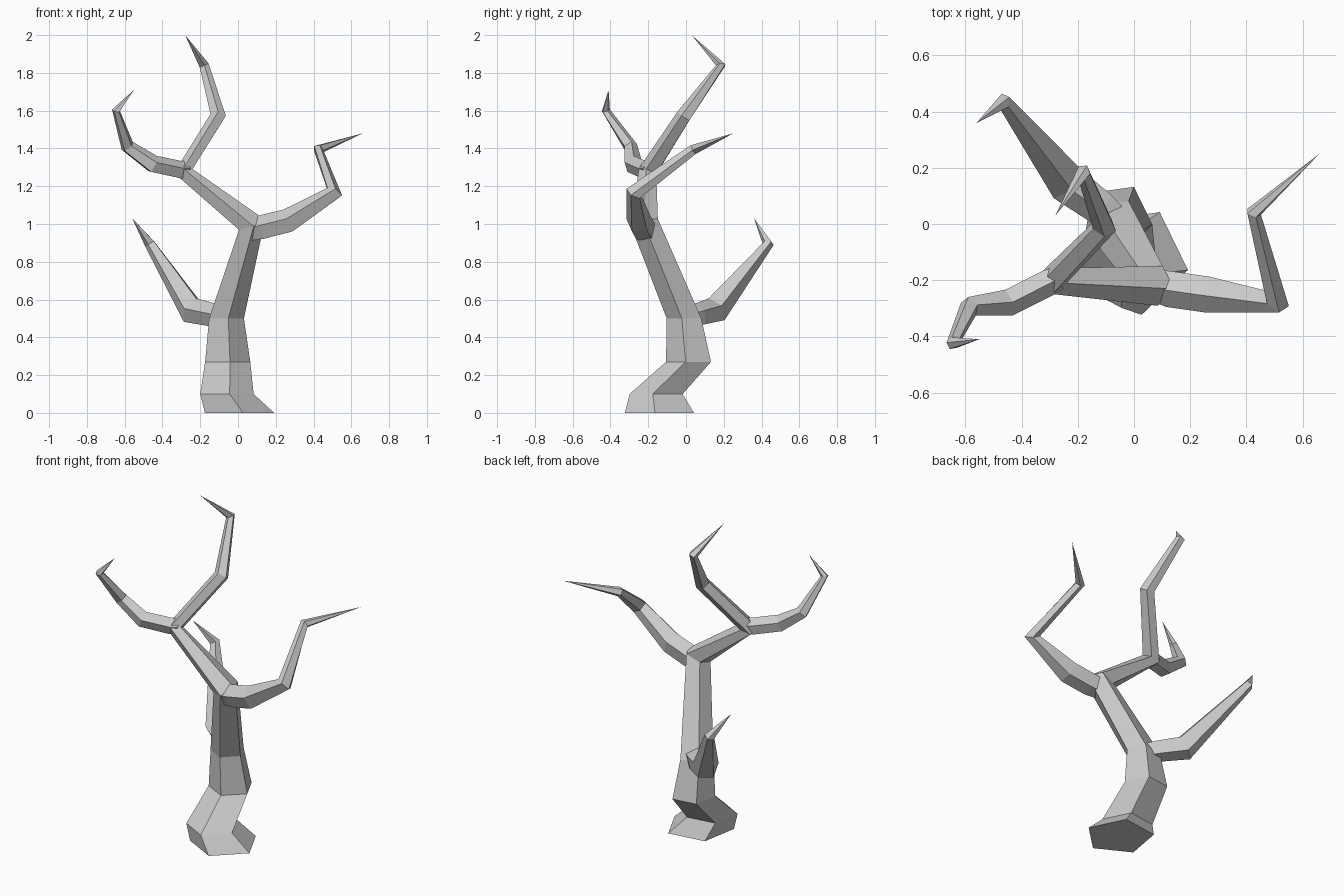
import bpy
import bmesh
from math import cos, sin, radians, tau
from mathutils import Vector

if "Cube" in bpy.data.objects:
    bpy.data.objects.remove(bpy.data.objects["Cube"])

SIDES = 5


def limb(name, path, phase=-10, level=0):
    """Five-sided tapering tube along (x, y, z, radius); zero radius makes a point.
    The first `level` rings stay horizontal, the others follow the bend."""
    pts = [Vector(p[:3]) for p in path]
    up = Vector((0, 0, 1))
    bm = bmesh.new()
    rings = []
    for i, p in enumerate(pts):
        a = (p - pts[i - 1]).normalized() if i else None
        b = (pts[i + 1] - p).normalized() if i + 1 < len(pts) else None
        normal = ((a or b) + (b or a)).normalized()
        if i < level:
            normal = up.copy()
        if i == 0:
            turn = up.rotation_difference(normal)
        else:
            turn = last.rotation_difference(normal)
        if i == 0:
            u, v = turn @ Vector((1, 0, 0)), turn @ Vector((0, 1, 0))
        else:
            u, v = turn @ u, turn @ v
        last = normal
        r = path[i][3]
        if r == 0:
            rings.append([bm.verts.new(p)])
            continue
        angles = [radians(phase) + tau * k / SIDES for k in range(SIDES)]
        rings.append([bm.verts.new(p + r * (cos(t) * u + sin(t) * v)) for t in angles])
    for lo, hi in zip(rings, rings[1:]):
        for k in range(SIDES):
            n = (k + 1) % SIDES
            if len(hi) == 1:
                bm.faces.new((lo[k], lo[n], hi[0]))
            else:
                bm.faces.new((lo[k], lo[n], hi[n], hi[k]))
    bm.faces.new(rings[0][::-1])
    bmesh.ops.recalc_face_normals(bm, faces=bm.faces)
    mesh = bpy.data.meshes.new(name)
    bm.to_mesh(mesh)
    bm.free()
    obj = bpy.data.objects.new(name, mesh)
    bpy.context.collection.objects.link(obj)
    return obj


# Crooked trunk running on into the tallest branch
limb("trunk", [
    (0, -0.13, 0, 0.195), (-0.065, -0.15, 0.10, 0.15),
    (-0.06, 0.02, 0.27, 0.127), (-0.065, -0.005, 0.50, 0.098),
    (0.07, -0.215, 1.0, 0.078), (-0.29, -0.2, 1.275, 0.053),
    (-0.105, -0.01, 1.57, 0.043), (-0.18, 0.185, 1.84, 0.027),
    (-0.28, 0.03, 2.0, 0)], level=4)

# Right branch
limb("right_branch", [
    (0.07, -0.215, 0.965, 0.06), (0.13, -0.23, 0.98, 0.068),
    (0.27, -0.25, 1.015, 0.068), (0.51, -0.275, 1.165, 0.046),
    (0.425, 0.04, 1.395, 0.028), (0.66, 0.25, 1.48, 0)], phase=30)

# Upper left branch
limb("upper_left_branch", [
    (-0.27, -0.19, 1.285, 0.045), (-0.31, -0.21, 1.285, 0.05),
    (-0.45, -0.28, 1.315, 0.05), (-0.585, -0.295, 1.41, 0.038),
    (-0.645, -0.425, 1.60, 0.023), (-0.55, -0.41, 1.71, 0)], phase=20)

# Low back branch
limb("low_back_branch", [
    (-0.06, 0.0, 0.50, 0.06), (-0.12, 0.06, 0.515, 0.065),
    (-0.24, 0.15, 0.54, 0.075), (-0.465, 0.435, 0.895, 0.03),
    (-0.56, 0.36, 1.03, 0)], phase=20)
